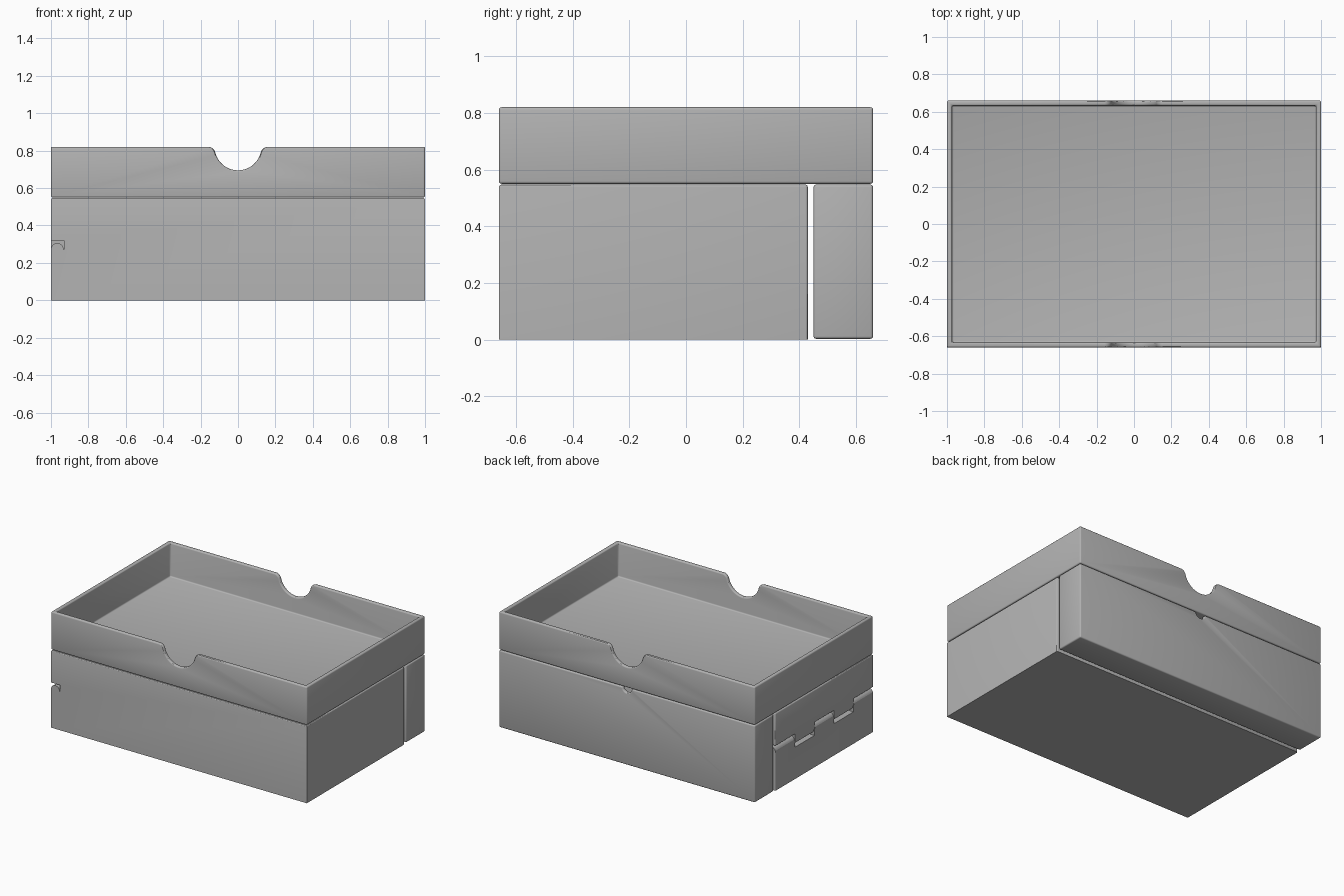
import bpy, bmesh
from math import sin, cos, pi, sqrt, asin

default = bpy.data.objects.get("Cube")
if default:
    bpy.data.objects.remove(default, do_unlink=True)

grey = bpy.data.materials.new("plain_grey")
grey.use_nodes = True
GREY = (0.45, 0.45, 0.45, 1)
grey.diffuse_color = GREY
grey.node_tree.nodes["Principled BSDF"].inputs["Base Color"].default_value = GREY


def prism(name, profile, y0, y1):
    """Extrude an (x, z) outline along y."""
    bm = bmesh.new()
    face = bm.faces.new([bm.verts.new((x, y0, z)) for x, z in profile])
    new = bmesh.ops.extrude_face_region(bm, geom=[face])["geom"]
    verts = [v for v in new if isinstance(v, bmesh.types.BMVert)]
    bmesh.ops.translate(bm, verts=verts, vec=(0, y1 - y0, 0))
    bmesh.ops.recalc_face_normals(bm, faces=bm.faces)
    mesh = bpy.data.meshes.new(name)
    bm.to_mesh(mesh)
    bm.free()
    mesh.materials.append(grey)
    obj = bpy.data.objects.new(name, mesh)
    bpy.context.collection.objects.link(obj)
    return obj


def box(name, x0, x1, y0, y1, z0, z1):
    return prism(name, [(x0, z0), (x1, z0), (x1, z1), (x0, z1)], y0, y1)


def select(obj):
    bpy.ops.object.select_all(action="DESELECT")
    obj.select_set(True)
    bpy.context.view_layer.objects.active = obj


def cut(obj, cutter):
    select(obj)
    mod = obj.modifiers.new("cut", "BOOLEAN")
    mod.operation, mod.solver, mod.object = "DIFFERENCE", "EXACT", cutter
    bpy.ops.object.modifier_apply(modifier=mod.name)
    bpy.data.objects.remove(cutter, do_unlink=True)


def soften(obj, width):
    select(obj)
    mod = obj.modifiers.new("bevel", "BEVEL")
    mod.width, mod.segments, mod.limit_method = width, 3, "ANGLE"
    mod.angle_limit = pi / 4
    bpy.ops.object.modifier_apply(modifier=mod.name)
    bpy.ops.object.shade_smooth_by_angle(angle=pi / 6)


def thumb_profile(r, fillet, top):
    """Half-round finger notch with rounded shoulders."""
    xf = sqrt((r + fillet) ** 2 - fillet ** 2)
    tilt = asin(fillet / (r + fillet))
    right = [(xf, top + 0.1)]
    for i in range(7):
        a = pi / 2 + (pi / 2 - tilt) * i / 6
        right.append((xf + fillet * cos(a), top - fillet + fillet * sin(a) + 0.0005))
    for i in range(1, 13):
        a = -tilt - (pi / 2 - tilt) * i / 12
        right.append((r * cos(a), top + r * sin(a)))
    return right + [(-x, z) for x, z in reversed(right[:-1])]


def open_tray(name, y0, y1, z0, z1, radius, fillet, wall=0.027):
    obj = box(name, -1, 1, y0, y1, z0, z1)
    cut(obj, box("hollow", -1 + wall, 1 - wall, y0 + wall, y1 - wall, z0 + 0.03, z1 + 0.1))
    cut(obj, prism("notch", thumb_profile(radius, fillet, z1), y0 - 0.1, y1 + 0.1))
    soften(obj, 0.009)
    return obj


# Top tray and the narrow rear bin beneath it
open_tray("top_tray", -0.66, 0.66, 0.55, 0.82, 0.125, 0.04)
open_tray("rear_bin", 0.45, 0.66, 0.003, 0.547, 0.035, 0.015)

# Main body, with softened top and rear edges
FRONT, REAR = -0.66, 0.43
body = box("main_body", -1, 1, FRONT, REAR, 0, 0.547)
bm = bmesh.new()
bm.from_mesh(body.data)
edges = [e for e in bm.edges
         if all(v.co.z > 0.5 for v in e.verts)
         or (all(v.co.y > 0.4 for v in e.verts) and any(v.co.z > 0.5 for v in e.verts))]
bmesh.ops.bevel(bm, geom=edges, offset=0.009, segments=3, profile=0.5, affect="EDGES")
bm.to_mesh(body.data)
bm.free()

# Interlocking hinge knuckles along the side, alternating up and down
AXIS_X, AXIS_Z, R = -0.966, 0.272, 0.034
step = (REAR - FRONT) / 5
knuckles = []
for i in range(5):
    side = 1 if i % 2 == 0 else -1
    a, b = FRONT + i * step, FRONT + (i + 1) * step
    start = a - 0.05 if i == 0 else a
    end = b + 0.05 if i == 4 else b
    z0, z1 = sorted((AXIS_Z, AXIS_Z + side * 0.047))
    cut(body, box("pocket", -1.1, -0.93, start, end, z0, z1))
    arc = [(AXIS_X + R * cos(pi * k / 12), AXIS_Z + side * R * sin(pi * k / 12)) for k in range(12)]
    outline = [(-0.931, AXIS_Z - side * 0.002)] + arc + [(-1, AXIS_Z + side * 0.01),
                                                       (-1, AXIS_Z - side * 0.002)]
    knuckles.append(prism("hinge_knuckle_%d" % (i + 1), outline,
                          a + 0.005 * (i > 0), b - 0.005 * (i < 4)))

for obj in [body] + knuckles:
    select(obj)
    bpy.ops.object.shade_smooth_by_angle(angle=pi / 6)
